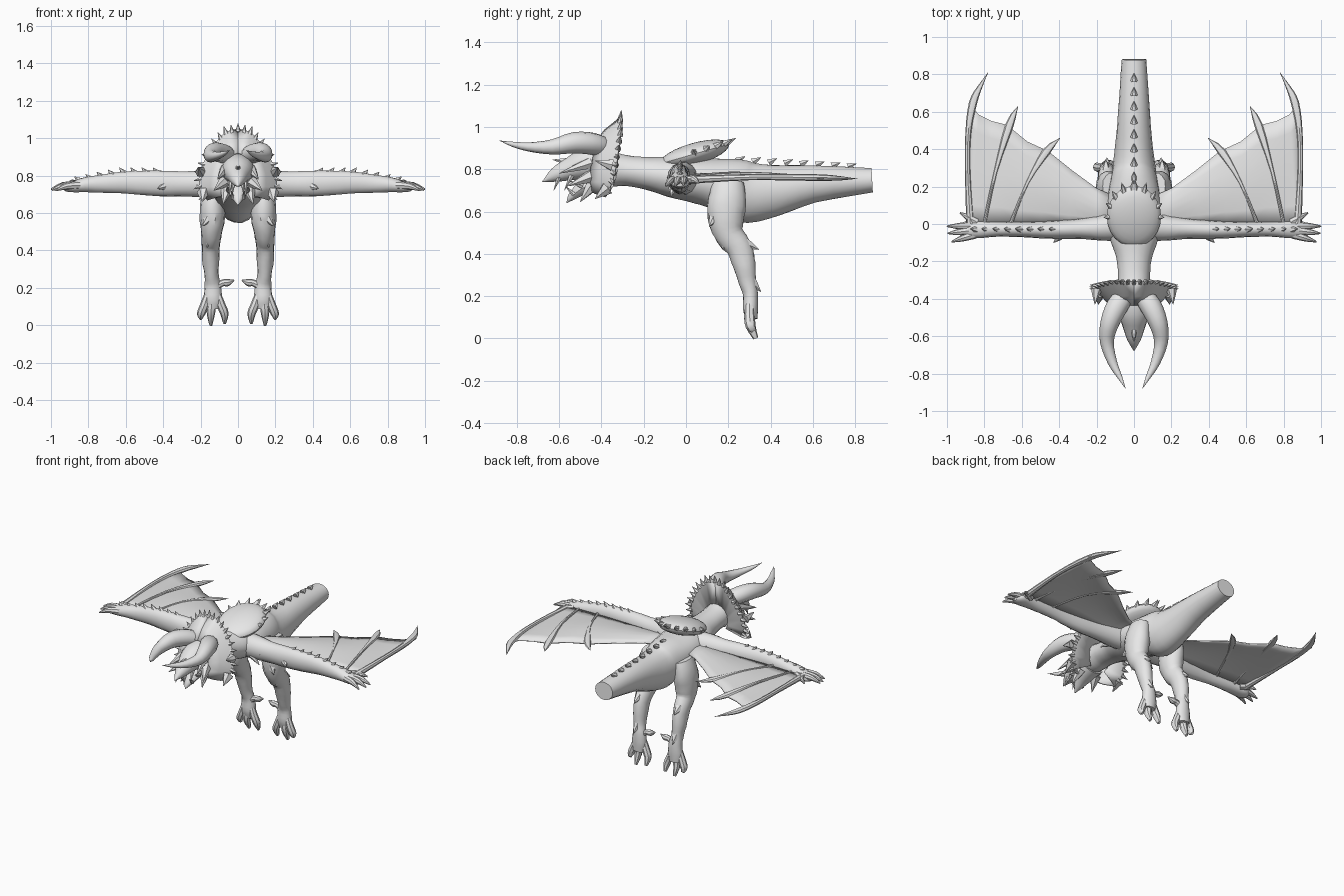
import bpy, bmesh, math, random
from mathutils import Vector

random.seed(4)
hide = bpy.data.materials.new("pale grey hide")
hide.diffuse_color = (0.8, 0.8, 0.8, 1)


def finish(name, bm, mirror=False, thick=0, angle=40):
    """Turn a bmesh into a finished, optionally mirrored object."""
    bmesh.ops.recalc_face_normals(bm, faces=bm.faces)
    me = bpy.data.meshes.new(name)
    bm.to_mesh(me)
    bm.free()
    ob = bpy.data.objects.new(name, me)
    bpy.context.collection.objects.link(ob)
    me.materials.append(hide)
    if thick:
        s = ob.modifiers.new("thickness", 'SOLIDIFY')
        s.thickness, s.offset = thick, 0
    if mirror:
        ob.modifiers.new("mirror", 'MIRROR').use_clip = False
    bpy.ops.object.select_all(action='DESELECT')
    ob.select_set(True)
    bpy.context.view_layer.objects.active = ob
    bpy.ops.object.shade_smooth_by_angle(angle=math.radians(angle))
    return ob


def smooth_path(pts, steps):
    """Catmull-Rom interpolation of (x, y, z, width, height) stations."""
    out = []
    for i in range(len(pts) - 1):
        p = [pts[max(0, min(len(pts) - 1, i + k))] for k in (-1, 0, 1, 2)]
        for s in range(steps):
            t = s / steps
            out.append([0.5 * (2 * b + (c - a) * t + (2 * a - 5 * b + 4 * c - d) * t * t
                               + (3 * b - a - 3 * c + d) * t ** 3) for a, b, c, d in zip(*p)])
    return out + [list(pts[-1])]


def add_tube(bm, pts, sides=12, steps=3, bump=0.0):
    """Loft elliptical rings along a path."""
    path = smooth_path(pts, steps)
    cs = [Vector(p[:3]) for p in path]
    run = cs[-1] - cs[0]
    ref = Vector((0, 1, 0)) if abs(run.normalized().z) > 0.7 else Vector((0, 0, 1))
    rings = []
    for i, p in enumerate(path):
        t = (cs[min(i + 1, len(cs) - 1)] - cs[max(i - 1, 0)]).normalized()
        side = t.cross(ref).normalized()
        up = side.cross(t)
        ring = []
        for k in range(sides):
            a = math.tau * k / sides
            f = 1 + random.uniform(-bump, bump)
            ring.append(bm.verts.new(cs[i] + side * math.cos(a) * max(p[3], .001) * f
                                     + up * math.sin(a) * max(p[4], .001) * f))
        rings.append(ring)
    for r, q in zip(rings, rings[1:]):
        for k in range(sides):
            n = (k + 1) % sides
            bm.faces.new((r[k], r[n], q[n], q[k]))
    bm.faces.new(rings[0])
    bm.faces.new(rings[-1])


def tube(name, pts, mirror=False, **kw):
    bm = bmesh.new()
    add_tube(bm, pts, **kw)
    return finish(name, bm, mirror)


def spikes(name, items, mirror=True):
    """Set of small cones, each given as base, tip, radius."""
    bm = bmesh.new()
    for b, t, r in items:
        m = [(p + q) / 2 for p, q in zip(b, t)]
        add_tube(bm, [(*b, r, r), (*m, r * .55, r * .55), (*t, 0, 0)], sides=6, steps=1)
    return finish(name, bm, mirror)


def sheet(name, rows, thick, mirror=True):
    """Grid surface through rows of points."""
    bm = bmesh.new()
    vs = [[bm.verts.new(p) for p in row] for row in rows]
    for r, q in zip(vs, vs[1:]):
        for k in range(len(r) - 1):
            bm.faces.new((r[k], r[k + 1], q[k + 1], q[k]))
    return finish(name, bm, mirror, thick)


# Neck, torso and cut-off tail
body = [(-.46, .81, .075, .085), (-.36, .80, .085, .085), (-.28, .793, .085, .073),
        (-.18, .78, .095, .078), (-.08, .765, .13, .095), (.02, .75, .148, .105),
        (.12, .735, .145, .118), (.22, .712, .13, .14), (.30, .69, .115, .145),
        (.42, .70, .10, .122), (.60, .73, .085, .09), (.88, .748, .066, .058)]
tube("body_and_tail", [(0, *s) for s in body], sides=18, bump=.012)
spikes("tail_ridge", [((0, y, .835 - .05 * (y - .3)), (0, y + .04, .857 - .065 * (y - .3)), .02)
                      for y in [.24 + .075 * i for i in range(8)]], False)

# Raised back shell with a spiked rear rim
bm = bmesh.new()
bmesh.ops.create_uvsphere(bm, u_segments=24, v_segments=12, radius=1)
tilt = math.radians(16)


def on_shell(x, y, z):
    x, y, z = x * .145, y * .17, z * .052
    return Vector((x, .04 + y * math.cos(tilt) - z * math.sin(tilt),
                   .872 + y * math.sin(tilt) + z * math.cos(tilt)))


for v in bm.verts:
    v.co = on_shell(*v.co)
finish("back_shell", bm)
rim = []
for deg in (0, 22, 44, 66, 88):
    c, s = math.cos(math.radians(deg)), math.sin(math.radians(deg))
    rim.append((on_shell(.9 * c, .9 * s, .1), on_shell(1.12 * c, 1.24 * s, .35), .02))
spikes("back_shell_spikes", rim)

# Head
tube("skull", [(0, -.38, .83, .09, .09), (0, -.47, .825, .085, .08), (0, -.55, .80, .06, .055),
               (0, -.62, .772, .036, .035), (0, -.68, .74, 0, 0)], sides=14)
tube("lower_jaw", [(0, -.40, .75, .07, .05), (0, -.49, .71, .052, .035),
                   (0, -.54, .67, .025, .02), (0, -.565, .64, 0, 0)], sides=10)
spikes("nose_horn", [((0, -.52, .83), (0, -.63, .845), .03)], False)
spikes("teeth", [((.04, -.54, .77), (.045, -.575, .70), .014), ((.025, -.60, .76), (.03, -.625, .70), .012),
                 ((.05, -.49, .72), (.06, -.55, .745), .014), ((.03, -.53, .68), (.035, -.57, .72), .012)])
spikes("cheek_spikes", [((.07, -.44, .77), (.13, -.56, .72), .035), ((.07, -.45, .83), (.11, -.60, .78), .03),
                        ((.06, -.44, .73), (.08, -.50, .645), .035)])
tube("brow_horn", [(.045, -.38, .90, .05, .045), (.09, -.44, .92, .058, .052),
                   (.13, -.53, .925, .05, .05), (.145, -.63, .905, .037, .036),
                   (.115, -.74, .905, .025, .022), (.075, -.82, .918, .013, .012),
                   (.045, -.88, .935, 0, 0)], True, sides=12)

# Neck frill, flared back at the top and forward at the cheeks
inner = [(0, -.43, .92), (.045, -.43, .91), (.07, -.43, .88), (.085, -.44, .84),
         (.09, -.45, .79), (.085, -.45, .74), (.055, -.45, .70)]
outer = [(0, -.31, 1.045), (.065, -.31, 1.03), (.12, -.31, .97), (.165, -.32, .90),
         (.20, -.33, .82), (.205, -.35, .74), (.16, -.38, .67)]
back = [(0, -.33, .87), (.04, -.33, .87), (.06, -.33, .85), (.075, -.33, .82),
        (.08, -.33, .79), (.075, -.34, .75), (.055, -.35, .72)]
mid = [tuple((p + q) / 2 + d for p, q, d in zip(a, b, (0, -.012, 0))) for a, b in zip(inner, outer)]
sheet("frill", [inner, mid, outer, back], .012)
fringe = []
for a, b in zip(outer, outer[1:]):
    for t in (0, .5):
        p = Vector(a).lerp(Vector(b), t)
        d = Vector((p.x, .03, p.z - .82)).normalized()
        fringe.append((p - d * .012, p + d * .035, .016))
fringe.append(((.185, -.37, .71), (.19, -.43, .66), .035))
fringe.append(((.20, -.35, .82), (.21, -.43, .84), .03))
spikes("frill_spikes", fringe)

# Arms and hands
tube("arm", [(.06, -.01, .755, .075, .08), (.16, -.02, .757, .07, .076), (.28, -.025, .755, .055, .068),
             (.40, -.03, .757, .05, .07), (.50, -.032, .76, .045, .066), (.60, -.03, .763, .04, .06),
             (.72, -.028, .757, .04, .05), (.82, -.03, .75, .045, .04), (.90, -.03, .735, .045, .025),
             (.93, -.03, .73, .02, .012)], True, sides=14, bump=.02)
bm = bmesh.new()
for tip, base in (((1, -.012, .727), (.86, -.01)), ((.975, -.095, .72), (.85, -.055)),
                  ((.995, -.05, .722), (.87, -.035)), ((.93, .06, .735), (.84, .01))):
    a, b = Vector((*base, .748)), Vector(tip)
    m = a.lerp(b, .55) + Vector((0, 0, .01))
    add_tube(bm, [(*a, .024, .022), (*m, .017, .018), (*b, .004, .004)], sides=8)
finish("fingers", bm, True)
spikes("arm_spikes", [((x, -.03, .80 - max(0, x - .6) * .14), (x + .035, -.025, .843 - max(0, x - .6) * .2), .024)
                      for x in (.42, .48, .54, .60, .66, .72, .78, .84)]
       + [((.15, -.05, .75), (.225, -.085, .75), .025), ((.14, .03, .77), (.215, .03, .79), .025),
          ((.15, -.06, .72), (.21, -.07, .67), .025), ((.40, -.07, .74), (.43, -.10, .73), .02)])

# Wing membrane, lofted from the arm to the scalloped trailing edge
lead = [.10, .20, .35, .50, .62, .72, .80, .87, .895]
trail = [(.11, .15), (.20, .19), (.33, .285), (.46, .39), (.57, .44), (.68, .53),
         (.76, .55), (.83, .585), (.885, .65)]
rows = []
for j in range(7):
    v = j / 6
    rows.append([(x * (1 - v) + tx * v, ty * v, .757 + .022 * math.sin(math.pi * v) * min(1, 4 * (.9 - x)))
                 for x, (tx, ty) in zip(lead, trail)])
sheet("wing_membrane", rows, .007)

# Wing bones ending in claws
bm = bmesh.new()
for bone in ([(.875, 0, .75, .022, .02), (.89, .30, .762, .014, .014), (.885, .50, .762, .016, .016),
              (.86, .65, .76, .022, .015), (.825, .73, .757, .013, .01), (.78, .81, .755, 0, 0)],
             [(.80, 0, .755, .01, .012), (.74, .28, .778, .009, .009),
              (.665, .53, .76, .022, .014), (.62, .63, .755, 0, 0)],
             [(.66, 0, .76, .01, .012), (.57, .22, .78, .009, .009),
              (.47, .385, .762, .022, .014), (.395, .46, .757, 0, 0)]):
    add_tube(bm, bone, sides=8)
finish("wing_bones", bm, True)

# Legs, with widths along x and depths along y
tube("leg", [(.12, .20, .74, .05, .075), (.135, .195, .66, .065, .09), (.137, .19, .57, .068, .088),
             (.142, .205, .49, .056, .07), (.145, .25, .43, .048, .062), (.146, .275, .35, .045, .055),
             (.142, .29, .27, .038, .042), (.135, .305, .21, .043, .036), (.135, .305, .14, .05, .036),
             (.137, .31, .09, .04, .028)], True, sides=14, bump=.03)
spikes("knee_spikes", [((.15, .19, .50), (.165, .175, .415), .04), ((.15, .28, .45), (.15, .345, .42), .03),
                       ((.15, .14, .58), (.19, .11, .53), .035), ((.145, .31, .27), (.145, .355, .22), .028)])

# Hanging toes and the inner spur
bm = bmesh.new()
for x0, x1, y1, z1 in ((.11, .072, .325, .01), (.137, .145, .33, .0), (.16, .198, .32, .035)):
    add_tube(bm, [(x0, .30, .17, .018, .02), ((x0 + x1) / 2, .30, .11, .023, .025),
                  (x1, .305, .06, .022, .024), (x1, y1, z1, .008, .012)], sides=8)
add_tube(bm, [(.13, .30, .20, .025, .025), (.085, .30, .225, .018, .018),
              (.055, .30, .228, .02, .02), (.02, .30, .24, .003, .003)], sides=8)
finish("toes", bm, True)
